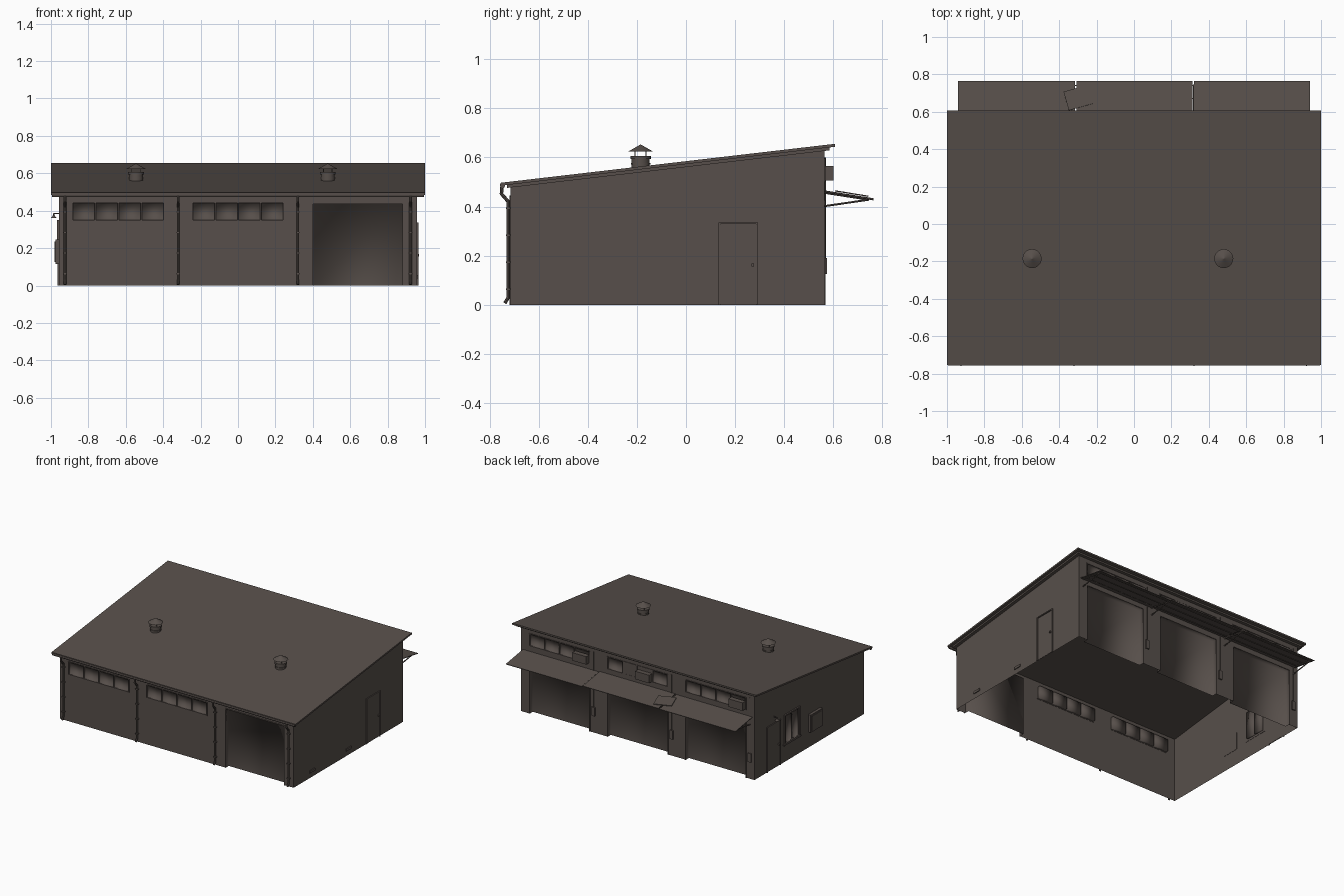
import bpy, bmesh, math
from mathutils import Vector, Matrix

if "Cube" in bpy.data.objects:
    bpy.data.objects.remove(bpy.data.objects["Cube"])

mat = bpy.data.materials.new("dark_brown_grey")
mat.diffuse_color = (0.095, 0.078, 0.069, 1)
mat.use_nodes = True
mat.node_tree.nodes["Principled BSDF"].inputs["Base Color"].default_value = mat.diffuse_color

YF, YB, XS = -0.715, 0.565, 0.957          # wall planes


def roof_z(y):
    return 0.497 + 0.1165 * (y + 0.755)


def finish(name, bm, smooth=False, recalc=True):
    if recalc:
        bmesh.ops.recalc_face_normals(bm, faces=bm.faces)
    for f in bm.faces:
        f.smooth = smooth
    me = bpy.data.meshes.new(name)
    bm.to_mesh(me)
    bm.free()
    me.materials.append(mat)
    ob = bpy.data.objects.new(name, me)
    bpy.context.collection.objects.link(ob)
    return ob


def boxes(name, items):
    """items: list of (lo, hi) corners, all in one object"""
    bm = bmesh.new()
    for lo, hi in items:
        lo, hi = Vector(lo), Vector(hi)
        m = Matrix.Translation((lo + hi) / 2) @ Matrix.Diagonal((*(hi - lo), 1))
        bmesh.ops.create_cube(bm, size=1, matrix=m)
    return finish(name, bm)


def prism_x(name, pts, x0, x1):
    """extrude a y-z profile along x"""
    bm = bmesh.new()
    a = [bm.verts.new((x0, y, z)) for y, z in pts]
    b = [bm.verts.new((x1, y, z)) for y, z in pts]
    bm.faces.new(a)
    bm.faces.new(b)
    for i in range(len(pts)):
        j = (i + 1) % len(pts)
        bm.faces.new((a[i], a[j], b[j], b[i]))
    return finish(name, bm)


def tubes(name, paths, r):
    """round tubes along several paths"""
    bm = bmesh.new()
    for path in paths:
        for p, q in zip(path, path[1:]):
            p, q = Vector(p), Vector(q)
            rot = (q - p).to_track_quat('Z', 'Y').to_matrix().to_4x4()
            bmesh.ops.create_cone(bm, cap_ends=True, segments=8, radius1=r, radius2=r,
                                  depth=(q - p).length + r * 0.6,
                                  matrix=Matrix.Translation((p + q) / 2) @ rot)
    return finish(name, bm)


# Wall planes: (u, v, depth inwards) -> world, and whether faces need flipping
WALLS = {
    "front": (lambda u, v, d: (u, YF + d, v), False),
    "back": (lambda u, v, d: (u, YB - d, v), True),
    "left": (lambda u, v, d: (-XS + d, u, v), True),
    "right": (lambda u, v, d: (XS - d, u, v), False),
}


def wall(side, u0, u1, top, holes):
    """open sheet wall with rectangular holes"""
    P, flip = WALLS[side]
    us = sorted({u0, u1} | {h[0] for h in holes} | {h[1] for h in holes})
    vs = sorted({0.0} | {h[2] for h in holes} | {h[3] for h in holes}) + [None]
    bm = bmesh.new()
    for a, b in zip(us, us[1:]):
        for c, d in zip(vs, vs[1:]):
            m = (a + b) / 2
            if d is not None and any(h[0] < m < h[1] and h[2] < (c + d) / 2 < h[3] for h in holes):
                continue
            da, db = (top(a), top(b)) if d is None else (d, d)
            q = [bm.verts.new(P(*p, 0)) for p in ((a, c), (b, c), (b, db), (a, da))]
            bm.faces.new(q[::-1] if flip else q)
    bmesh.ops.remove_doubles(bm, verts=bm.verts, dist=1e-5)
    finish(side + "_wall", bm, recalc=False)


def pockets(name, side, holes, depth):
    """recessed smooth-shaded panels set into wall holes"""
    P, flip = WALLS[side]
    bm = bmesh.new()
    for a, b, c, e in holes:
        o = [bm.verts.new(P(u, v, 0)) for u, v in ((a, c), (b, c), (b, e), (a, e))]
        i = [bm.verts.new(P(u, v, depth)) for u, v in ((a, c), (b, c), (b, e), (a, e))]
        quads = [i, [o[0], i[0], i[3], o[3]], [i[1], o[1], o[2], i[2]], [i[3], i[2], o[2], o[3]]]
        if c > 0:
            quads.append([o[0], o[1], i[1], i[0]])
        for q in quads:
            bm.faces.new(q[::-1] if flip else q)
    finish(name, bm, smooth=True, recalc=False)


def plates(name, side, rects, proud):
    """boxes standing proud of a wall"""
    P = WALLS[side][0]
    items = []
    for a, b, c, e in rects:
        p, q = P(a, c, -proud), P(b, e, 0.002)
        items.append(([min(s, t) for s, t in zip(p, q)], [max(s, t) for s, t in zip(p, q)]))
    boxes(name, items)


def frame(a, b, c, e, w=0.007):
    r = [(a - w, a, c, e + w), (b, b + w, c, e + w), (a, b, e, e + w)]
    return r + ([(a - w, b + w, c - w, c)] if c > 0 else [])


def panes(a, b, c, e, n=4, gap=0.004):
    s = (b - a) / n
    return [(a + k * s + gap, a + (k + 1) * s - gap, c, e) for k in range(n)]


# Openings
front_door = [(0.40, 0.88, 0, 0.435)]
front_panes = panes(-0.885, -0.395, 0.35, 0.44) + panes(-0.245, 0.245, 0.35, 0.44)
back_doors = [(-0.885, -0.395, 0, 0.42), (-0.245, 0.245, 0, 0.42), (0.395, 0.885, 0, 0.42)]
mid = panes(-0.245, 0.245, 0.505, 0.59)
back_panes = panes(-0.885, -0.395, 0.505, 0.59) + [mid[0], mid[3]] + panes(0.395, 0.885, 0.505, 0.59)
left_window = panes(0.05, 0.21, 0.14, 0.34, 2)

# Walls and recessed panels
under = lambda y: roof_z(y) - 0.022
wall("front", -XS, XS, lambda u: under(YF), front_door + front_panes)
wall("back", -XS, XS, lambda u: under(YB), back_doors + back_panes)
wall("left", YF, YB, under, left_window)
wall("right", YF, YB, under, [])
pockets("front_garage_door", "front", front_door, 0.035)
pockets("back_garage_doors", "back", back_doors, 0.035)
pockets("front_windows", "front", front_panes, 0.02)
pockets("back_windows", "back", back_panes, 0.02)
pockets("left_window", "left", left_window, 0.015)

# Frames around openings
plates("front_frames", "front", frame(*front_door[0]) + frame(-0.885, -0.395, 0.35, 0.44, 0.005)
       + frame(-0.245, 0.245, 0.35, 0.44, 0.005), 0.004)
plates("back_frames", "back", sum((frame(*d) for d in back_doors), [])
       + sum((frame(x - 0.245, x + 0.245, 0.505, 0.59, 0.005) for x in (-0.64, 0, 0.64)), []), 0.004)
plates("left_window_frame", "left", frame(0.05, 0.21, 0.14, 0.34, 0.01) + [(0.03, 0.23, 0.125, 0.133)], 0.01)

# Side doors with handles
for side, a, b, knob in (("right", 0.14, 0.285, 0.272), ("left", 0.27, 0.415, 0.285)):
    plates(side + "_door_frame", side, frame(a, b, 0, 0.328, 0.008), 0.007)
    plates(side + "_door_leaf", side, [(a, b, 0.004, 0.326)], 0.002)
    plates(side + "_door_handle", side, [(knob - 0.005, knob + 0.005, 0.155, 0.168)], 0.012)

# Wall vents, electrical cabinet and lamp
plates("right_wall_vents", "right", [(-0.53, -0.47, 0.037, 0.055), (-0.105, -0.045, 0.037, 0.055)], 0.006)
plates("left_cabinet", "left", [(-0.205, -0.065, 0.115, 0.245)], 0.02)
plates("left_cabinet_door", "left", [(-0.195, -0.075, 0.125, 0.235)], 0.025)
tubes("lamp_arm", [[(-XS, 0.34, 0.385), (-0.985, 0.34, 0.385), (-0.985, 0.34, 0.37)]], 0.003)
bm = bmesh.new()
bmesh.ops.create_cone(bm, cap_ends=True, segments=12, radius1=0.015, radius2=0.004, depth=0.014,
                      matrix=Matrix.Translation((-0.985, 0.34, 0.368)))
finish("lamp_shade", bm)

# Air conditioners in the back windows, boarded pane, switch boxes and conduits
plates("air_conditioners", "back", [(x, x + 0.115, 0.506, 0.565) for x in (-0.882, -0.118, 0.398)], 0.035)
plates("boarded_pane", "back", [(mid[2][0], mid[2][1], 0.505, 0.59)], 0.003)
plates("switch_boxes", "back", [(x - 0.013, x + 0.013, 0.125, 0.19) for x in (-0.92, -0.28, 0.36)], 0.009)
tubes("switch_conduits", [[(x, YB + 0.003, 0.19), (x, YB + 0.003, 0.60)] for x in (-0.92, -0.28, 0.36)], 0.003)

# Roof sheet, lower deck and gutter
def slab(y0, y1, t0, t1):
    return [(y0, roof_z(y0) - t0), (y1, roof_z(y1) - t0), (y1, roof_z(y1) - t1), (y0, roof_z(y0) - t1)]

prism_x("roof", slab(-0.755, 0.607, 0, 0.012), -1, 1)
prism_x("roof_deck", slab(-0.73, 0.585, 0.012, 0.024), -0.98, 0.98)
prism_x("gutter", [(-0.757, 0.492), (-0.757, 0.482), (-0.752, 0.474), (-0.743, 0.474), (-0.738, 0.482),
                   (-0.738, 0.492)], -0.995, 0.995)

# Downpipes with clamps
pipe_x = (-0.925, -0.32, 0.32, 0.922)
tubes("downpipes", [[(x, -0.75, 0.478), (x, -0.752, 0.452), (x, -0.724, 0.42), (x, -0.724, 0.03),
                     (x, -0.737, 0.008)] for x in pipe_x], 0.007)
boxes("pipe_clamps", [((x - 0.01, -0.734, z), (x + 0.01, YF, z + 0.007))
                      for x in pipe_x for z in (0.06, 0.17, 0.28, 0.39)])

# Roof vents
for k, x in enumerate((-0.545, 0.48)):
    bm = bmesh.new()
    for z, h, r1, r2 in ((0.572, 0.05, 0.037, 0.037), (0.600, 0.012, 0.042, 0.042), (0.574, 0.006, 0.04, 0.04),
                         (0.638, 0.028, 0.051, 0.002)):
        bmesh.ops.create_cone(bm, cap_ends=True, segments=20, radius1=r1, radius2=r2, depth=h,
                              matrix=Matrix.Translation((x, -0.185, z)))
    for q in range(4):
        a = math.pi / 4 + q * math.pi / 2
        bmesh.ops.create_cone(bm, cap_ends=True, segments=6, radius1=0.002, radius2=0.002, depth=0.03,
                              matrix=Matrix.Translation((x + 0.032 * math.cos(a), -0.185 + 0.032 * math.sin(a), 0.615)))
    ob = finish("roof_vent_%d" % (k + 1), bm)
    bpy.context.view_layer.objects.active = ob
    ob.select_set(True)
    bpy.ops.object.shade_smooth_by_angle(angle=math.radians(30))
    ob.select_set(False)

# Awning sheets on a tube frame, with a loose patch
for k, (x0, x1, dz) in enumerate(((-0.94, -0.316, 0), (-0.308, 0.312, 0.003), (0.32, 0.942, -0.002))):
    prism_x("awning_%d" % (k + 1), [(YB, 0.463 + dz), (0.764, 0.431 + dz), (0.764, 0.427 + dz),
                                    (YB, 0.459 + dz)], x0, x1)
tubes("awning_brackets", [[(x, YB, 0.456), (x, 0.745, 0.428), (x, YB, 0.402)]
                          for x in (-0.92, -0.32, 0.32, 0.92)], 0.004)
tubes("awning_rails", [[(-0.93, y, z), (0.93, y, z)] for y, z in ((0.60, 0.452), (0.67, 0.440), (0.74, 0.429))], 0.003)
bm = bmesh.new()
bmesh.ops.create_cube(bm, size=1, matrix=Matrix.Translation((-0.30, 0.675, 0.453))
                      @ Matrix.Rotation(-0.16, 4, 'X') @ Matrix.Rotation(0.28, 4, 'Z')
                      @ Matrix.Diagonal((0.13, 0.105, 0.005, 1)))
finish("awning_patch", bm)
